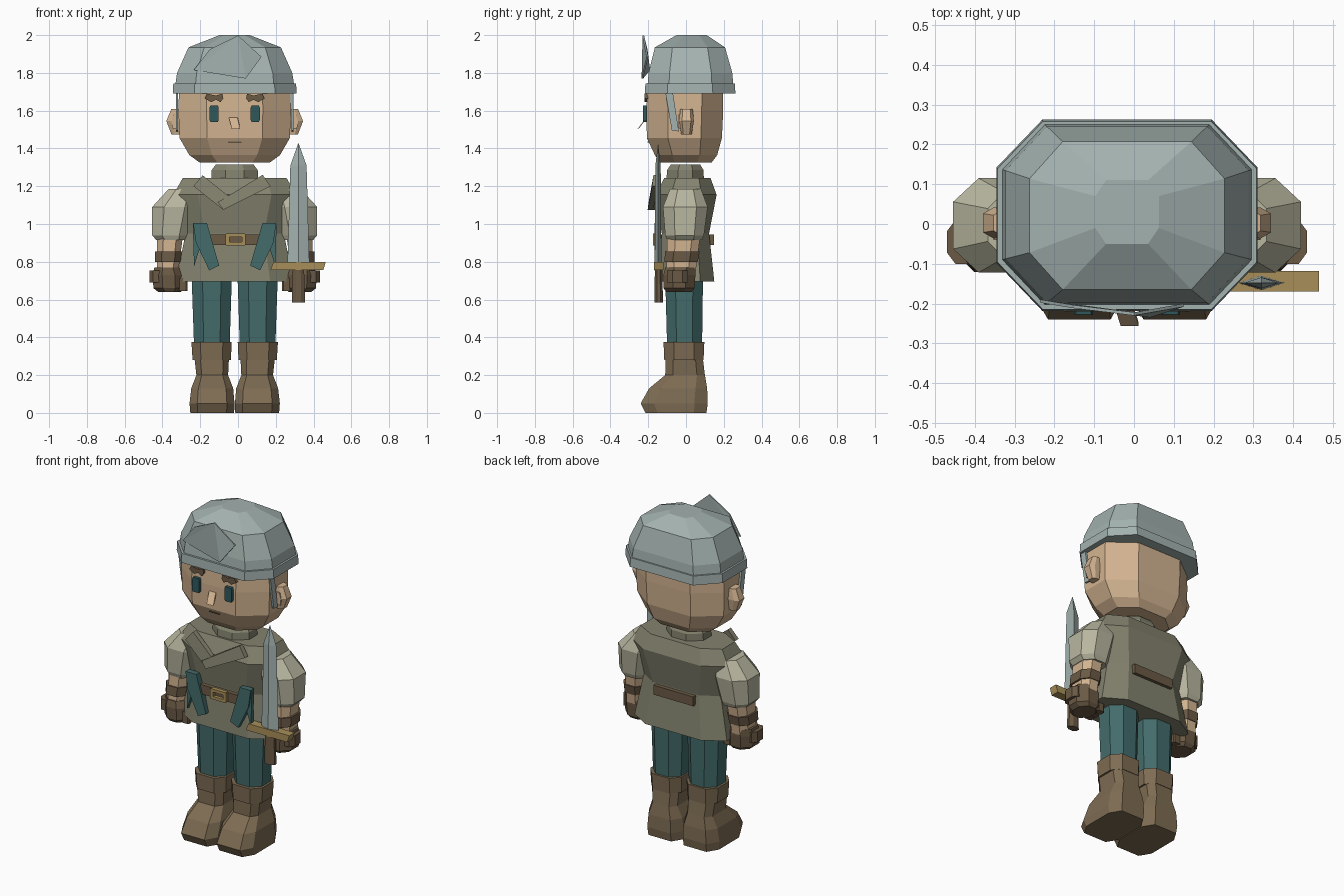
import bpy, bmesh
from mathutils import Vector

CX = -0.0175  # symmetry plane of the body


def material(name, r, g, b):
    m = bpy.data.materials.new(name)
    lin = [((c / 255 + 0.055) / 1.055) ** 2.4 for c in (r, g, b)]
    m.diffuse_color = (*lin, 1)
    return m


STEEL = material("grey steel", 163, 178, 175)
SKIN = material("skin", 211, 180, 145)
TUNIC = material("olive cloth", 132, 131, 111)
SLEEVE = material("pale linen", 185, 183, 160)
TEAL = material("teal cloth", 67, 108, 107)
LEATHER = material("brown leather", 126, 108, 83)
DARK = material("dark leather", 107, 90, 69)
GOLD = material("brass", 168, 143, 90)
EYE = material("dark teal", 48, 88, 92)


def finish(name, bm, mat):
    bmesh.ops.recalc_face_normals(bm, faces=bm.faces)
    me = bpy.data.meshes.new(name)
    bm.to_mesh(me)
    bm.free()
    me.materials.append(mat)
    ob = bpy.data.objects.new(name, me)
    bpy.context.collection.objects.link(ob)
    return ob


def loft(name, rings, mat, side=1, cut=(.3, .3), cx=CX):
    """Stack of chamfered rectangles: (z, x0, x1, y0, y1), x measured from cx."""
    bm = bmesh.new()
    loops = []
    for z, x0, x1, y0, y1 in rings:
        dx, dy = (x1 - x0) * cut[0], (y1 - y0) * cut[1]
        pts = [(x0 + dx, y0), (x1 - dx, y0), (x1, y0 + dy), (x1, y1 - dy),
               (x1 - dx, y1), (x0 + dx, y1), (x0, y1 - dy), (x0, y0 + dy)]
        loops.append([bm.verts.new((cx + side * x, y, z)) for x, y in pts])
    for a, b in zip(loops, loops[1:]):
        for i in range(8):
            j = (i + 1) % 8
            bm.faces.new((a[i], a[j], b[j], b[i]))
    bm.faces.new(loops[0])
    bm.faces.new(loops[-1])
    return finish(name, bm, mat)


def centred(rings):
    return [(z, -hx, hx, y0, y1) for z, hx, y0, y1 in rings]


def plate(name, pts, depth, mat, side=1, cx=CX):
    """Polygon of 3D points extruded along the depth vector."""
    bm = bmesh.new()
    d = Vector(depth)
    P = [Vector((cx + side * x, y, z)) for x, y, z in pts]
    d.x *= side
    a = [bm.verts.new(p) for p in P]
    b = [bm.verts.new(p + d) for p in P]
    n = len(a)
    bm.faces.new(a)
    bm.faces.new(b)
    for i in range(n):
        j = (i + 1) % n
        bm.faces.new((a[i], a[j], b[j], b[i]))
    bmesh.ops.triangulate(bm, faces=[f for f in bm.faces if len(f.verts) > 4])
    return finish(name, bm, mat)


def flat(name, xz, y, depth, mat, side=1, cx=CX):
    return plate(name, [(x, y, z) for x, z in xz], (0, depth, 0), mat, side, cx)


def rect(x0, x1, z0, z1):
    return [(x0, z0), (x1, z0), (x1, z1), (x0, z1)]


# Head and cap
loft("head", centred([(1.325, .185, -.135, .135), (1.365, .24, -.165, .165),
                      (1.455, .292, -.207, .19), (1.6, .298, -.21, .197),
                      (1.7, .295, -.205, .197)]), SKIN, cut=(.25, .28))
loft("cap_band", centred([(1.69, .328, -.218, .262), (1.745, .325, -.215, .258)]),
     STEEL, cut=(.175, .25))
loft("cap_dome", centred([(1.74, .314, -.203, .25), (1.80, .305, -.198, .245),
                          (1.935, .245, -.165, .207), (2.0, .08, -.05, .11)]),
     STEEL, cut=(.17, .25))
plate("cap_feather", [(-.217, -.198, 1.815), (-.132, -.212, 1.925), (.018, -.23, 1.998),
                      (.142, -.208, 1.885), (.058, -.235, 1.77)], (0, .008, 0), STEEL)

# Face centre
plate("nose", [(-.03, -.212, 1.562), (.015, -.212, 1.562), (.029, -.256, 1.504),
               (-.016, -.256, 1.504)], (0, .009, .004), SKIN)
flat("mouth", rect(-.035, .035, 1.431, 1.437), -.204, .008, DARK)

# Neck and tunic
loft("collar", centred([(1.22, .125, -.105, .095), (1.285, .122, -.1, .093),
                        (1.315, .1, -.08, .075)]), TUNIC)
loft("tunic", centred([(.695, .312, -.148, .15), (.95, .26, -.128, .122),
                       (1.155, .325, -.16, .162), (1.243, .275, -.115, .13)]),
     TUNIC, cut=(.2, .25))

# Crossed scarf, belt and buckle
plate("scarf_band", [(-.218, -.172, 1.2), (-.17, -.165, 1.258), (-.035, -.185, 1.15),
                     (.04, -.185, 1.15), (-.06, -.195, 1.075)], (0, .03, 0), TUNIC)
plate("scarf_overlap", [(.148, -.172, 1.26), (.19, -.18, 1.2), (-.06, -.203, 1.075),
                        (-.09, -.198, 1.115)], (0, .03, 0), TUNIC)
flat("belt_front", rect(-.135, .135, .888, .945), -.155, .04, DARK)
flat("belt_back", rect(-.135, .135, .888, .945), .115, .033, DARK)
for z in (.895, .94):
    flat("buckle_bar", rect(-.045, .055, z - .008, z + .01), -.175, .025, GOLD)
for x in (-.038, .048):
    flat("buckle_side", rect(x - .01, x + .01, .89, .947), -.175, .025, GOLD)

# Paired parts
for s, tag in ((-1, "left"), (1, "right")):
    def P(part):
        return tag + "_" + part

    # Eye, brow, ear and cap strap
    flat(P("eye"), [(.09, 1.54), (.128, 1.54), (.133, 1.55), (.133, 1.617), (.128, 1.627),
                    (.09, 1.627), (.085, 1.617), (.085, 1.55)], -.228, .03, EYE, s)
    flat(P("brow"), [(.06, 1.665), (.075, 1.645), (.1, 1.658), (.125, 1.645), (.158, 1.665),
                     (.145, 1.69), (.1, 1.68), (.065, 1.69)], -.22, .02, DARK, s)
    loft(P("ear"), [(1.475, .28, .335, -.025, .03), (1.545, .27, .362, -.037, .042),
                    (1.61, .27, .335, -.03, .035)], SKIN, s, cut=(.3, .2))
    plate(P("inner_ear"), [(.3, -.04, 1.505), (.33, -.04, 1.505), (.335, -.04, 1.545),
                           (.325, -.04, 1.58), (.3, -.04, 1.58)],
          (0, .008, 0), SKIN, s)
    plate(P("cap_strap"), [(.3, -.11, 1.7), (.3, -.07, 1.7), (.3, -.038, 1.49),
                           (.3, -.075, 1.495)], (.012, 0, 0), STEEL, s)

    # Hanging sash tails
    flat(P("sash"), [(.147, 1.005), (.22, 1.005), (.205, .9), (.135, .755), (.082, .78)],
         -.168, .035, TEAL, s)
    flat(P("sash_tail"), [(.16, .95), (.222, 1.0), (.215, .775), (.195, .84)],
         -.158, .022, TEAL, s)

    # Arm
    loft(P("sleeve"), [(.915, .25, .415, -.1, .085), (.94, .24, .437, -.11, .095),
                       (1.09, .2, .437, -.122, .115), (1.185, .2, .35, -.085, .08)],
         SLEEVE, s, cut=(.27, .25))
    loft(P("forearm"), [(.74, .3, .41, -.105, .05), (.93, .275, .412, -.1, .075)],
         SKIN, s, cut=(.25, .25))
    loft(P("wrist_band"), [(.8, .285, .422, -.115, .062), (.855, .278, .422, -.11, .072)],
         DARK, s, cut=(.25, .25))
    loft(P("glove"), [(.64, .285, .405, -.105, .03), (.66, .265, .43, -.118, .045),
                      (.73, .265, .435, -.12, .05), (.77, .285, .425, -.11, .05)], DARK, s)
    loft(P("knuckle_guard"), [(.69, .37, .452, -.1, .01), (.755, .37, .452, -.1, .01)],
         DARK, s, cut=(.25, .25))
    for i in range(3):
        y = -.095 + i * .042
        loft(P("finger"), [(.645, .25, .3, y, y + .036), (.715, .25, .3, y, y + .036)],
             DARK, s, cut=(.15, .15))

    # Leg and boot
    loft(P("trouser_leg"), [(.35, .027, .215, -.1, .085), (.72, .015, .228, -.11, .09)],
         TEAL, s, cut=(.27, .27))
    loft(P("boot"), [(0, .003, .235, -.215, .108), (.05, .001, .239, -.24, .115),
                     (.13, .008, .23, -.195, .112), (.2, .035, .203, -.11, .1),
                     (.3, .03, .214, -.108, .088)], LEATHER, s, cut=(.17, .2))
    loft(P("boot_cuff"), [(.28, .02, .223, -.115, .093), (.375, .016, .229, -.119, .097)],
         LEATHER, s, cut=(.22, .25))

# Sword: diamond section blade, guard and grip
bm = bmesh.new()
loops = []
for z, w, t in ((.79, .058, .018), (1.31, .043, .014)):
    loops.append([bm.verts.new(p) for p in ((.32 - w, -.148, z), (.32, -.148 - t, z),
                                            (.32 + w, -.148, z), (.32, -.148 + t, z))])
tip = bm.verts.new((.32, -.148, 1.43))
bm.faces.new(loops[0])
for i in range(4):
    j = (i + 1) % 4
    bm.faces.new((loops[0][i], loops[0][j], loops[1][j], loops[1][i]))
    bm.faces.new((loops[1][i], loops[1][j], tip))
finish("sword_blade", bm, STEEL)
flat("sword_guard", [(.172, .757), (.452, .757), (.465, .8), (.188, .8)], -.17, .052,
     GOLD, cx=0)
loft("sword_grip", [(.585, .285, .355, -.167, -.122), (.76, .29, .35, -.165, -.125)],
     DARK, cx=0)
